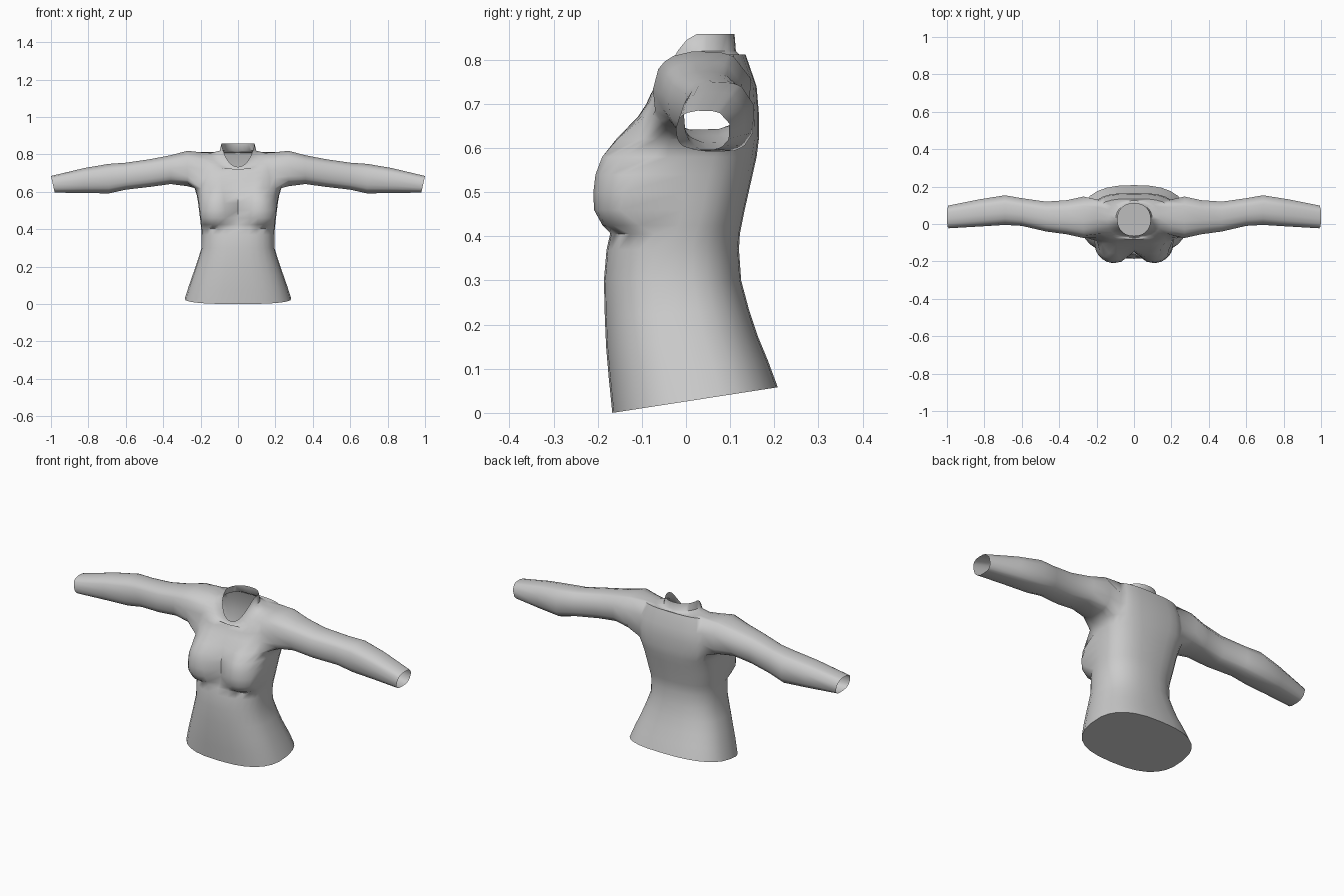
import bpy, bmesh, math

if "Cube" in bpy.data.objects:
    bpy.data.objects.remove(bpy.data.objects["Cube"])

COLS = 28          # points around the torso
SIDE = 3           # armhole reaches this many columns either side of the flank
HOLE = (12, 15)    # armhole lies between these torso rows


def power(v, e):
    return math.copysign(abs(v) ** e, v)


# Torso rows from hem to collar: height, half width, front y, back y, squareness, front dip
ROWS = [
    (0.00, 0.285, -0.167, 0.208, 0.78, 0), (0.08, 0.262, -0.175, 0.185, 0.78, 0),
    (0.15, 0.240, -0.181, 0.162, 0.80, 0), (0.22, 0.218, -0.184, 0.143, 0.80, 0),
    (0.30, 0.195, -0.186, 0.125, 0.80, 0), (0.37, 0.195, -0.180, 0.120, 0.80, 0),
    (0.405, 0.197, -0.172, 0.122, 0.78, 0), (0.425, 0.199, -0.158, 0.126, 0.78, 0),
    (0.46, 0.203, -0.150, 0.133, 0.76, 0), (0.50, 0.208, -0.150, 0.142, 0.74, 0),
    (0.54, 0.213, -0.148, 0.151, 0.72, 0), (0.58, 0.220, -0.140, 0.160, 0.70, 0),
    (0.62, 0.232, -0.130, 0.165, 0.66, 0), (0.68, 0.226, -0.110, 0.165, 0.62, 0.01),
    (0.74, 0.218, -0.090, 0.160, 0.62, 0.04), (0.812, 0.205, -0.080, 0.135, 0.65, 0.09),
    (0.808, 0.145, -0.074, 0.125, 0.80, 0.093), (0.820, 0.098, -0.068, 0.113, 0.90, 0.10),
    (0.858, 0.088, -0.063, 0.110, 0.90, 0.125),
]

# Sleeve rings: distance out, bottom z, top z, front y, back y
SLEEVE = [
    (0.27, 0.628, 0.820, -0.075, 0.150), (0.36, 0.640, 0.796, -0.055, 0.130),
    (0.47, 0.625, 0.775, -0.040, 0.122), (0.60, 0.610, 0.756, -0.010, 0.140),
    (0.69, 0.590, 0.750, -0.005, 0.156), (0.82, 0.592, 0.728, -0.013, 0.135),
    (0.99, 0.595, 0.685, -0.023, 0.100),
]


def bust(x, y, z):
    """Push the chest front out to two rounded forms, full below and sloping above."""
    dz = z - 0.50
    drop = (dz / 0.15) ** 2 if dz > 0 else (dz / 0.10) ** 4
    q = 1 - ((abs(x) - 0.107) / 0.108) ** 2 - drop
    return min(y, -0.09 - 0.12 * math.sqrt(q)) if q > 0 else y


bm = bmesh.new()

# Torso rings
rings = []
for z0, w, yf, yb, e, dip in ROWS:
    ring = []
    for i in range(COLS):
        a = 2 * math.pi * i / COLS
        c, s = math.cos(a), math.sin(a)
        x = w * power(c, e)
        y = (yf + yb) / 2 + (yb - yf) / 2 * power(s, e)
        z = z0 - dip * max(0, -s) ** 1.5
        z += (y + 0.167) * 0.155 * max(0, 1 - z0 / 0.3)   # hem rises to the back
        if s < 0:
            y = bust(x, y, z)
        ring.append(bm.verts.new((x, y, z)))
    rings.append(ring)

# Torso faces, leaving the two armholes open
for r in range(len(rings) - 1):
    for i in range(COLS):
        middle = i + 0.5
        flank = min(abs(middle - m) for m in (0, COLS / 2, COLS))
        if HOLE[0] <= r < HOLE[1] and flank < SIDE:
            continue
        j = (i + 1) % COLS
        bm.faces.new((rings[r][i], rings[r][j], rings[r + 1][j], rings[r + 1][i]))

# Closed hem
bm.faces.new(list(reversed(rings[0])))

# Sleeves grown out of the armhole edges
lo, hi = HOLE
for side, mid in ((1, 0), (-1, COLS // 2)):
    def at(r, k):
        return rings[r][(mid + k) % COLS]
    loop = [at(lo, k) for k in range(-SIDE, SIDE)]
    loop += [at(r, SIDE) for r in range(lo, hi)]
    loop += [at(hi, k) for k in range(SIDE, -SIDE, -1)]
    loop += [at(r, -SIDE) for r in range(hi, lo, -1)]
    angles = [math.atan2((v.co.z - 0.715) / 0.10, (v.co.y - 0.04) / 0.10) for v in loop]
    previous = loop
    for x, zb, zt, yf, yb in SLEEVE:
        ring = []
        for a in angles:
            s = power(math.sin(a), 0.8)
            y = (yf + yb) / 2 + (yb - yf) / 2 * power(math.cos(a), 0.8)
            lean = 0.01 * s if x > 0.9 else 0             # slanted cuff
            ring.append(bm.verts.new((side * (x + lean), y, (zb + zt) / 2 + (zt - zb) / 2 * s)))
        n = len(ring)
        for i in range(n):
            j = (i + 1) % n
            bm.faces.new((previous[i], previous[j], ring[j], ring[i]))
        previous = ring

bmesh.ops.recalc_face_normals(bm, faces=bm.faces)
mesh = bpy.data.meshes.new("shirt")
bm.to_mesh(mesh)
bm.free()

shirt = bpy.data.objects.new("shirt", mesh)
bpy.context.collection.objects.link(shirt)

# Plain grey cloth
cloth = bpy.data.materials.new("grey_cloth")
cloth.diffuse_color = (0.6, 0.6, 0.6, 1)
cloth.use_nodes = True
cloth.node_tree.nodes["Principled BSDF"].inputs["Base Color"].default_value = cloth.diffuse_color
mesh.materials.append(cloth)

# Smooth cloth with a crisp hem
bpy.context.view_layer.objects.active = shirt
shirt.select_set(True)
bpy.ops.object.shade_smooth_by_angle(angle=math.radians(60))
